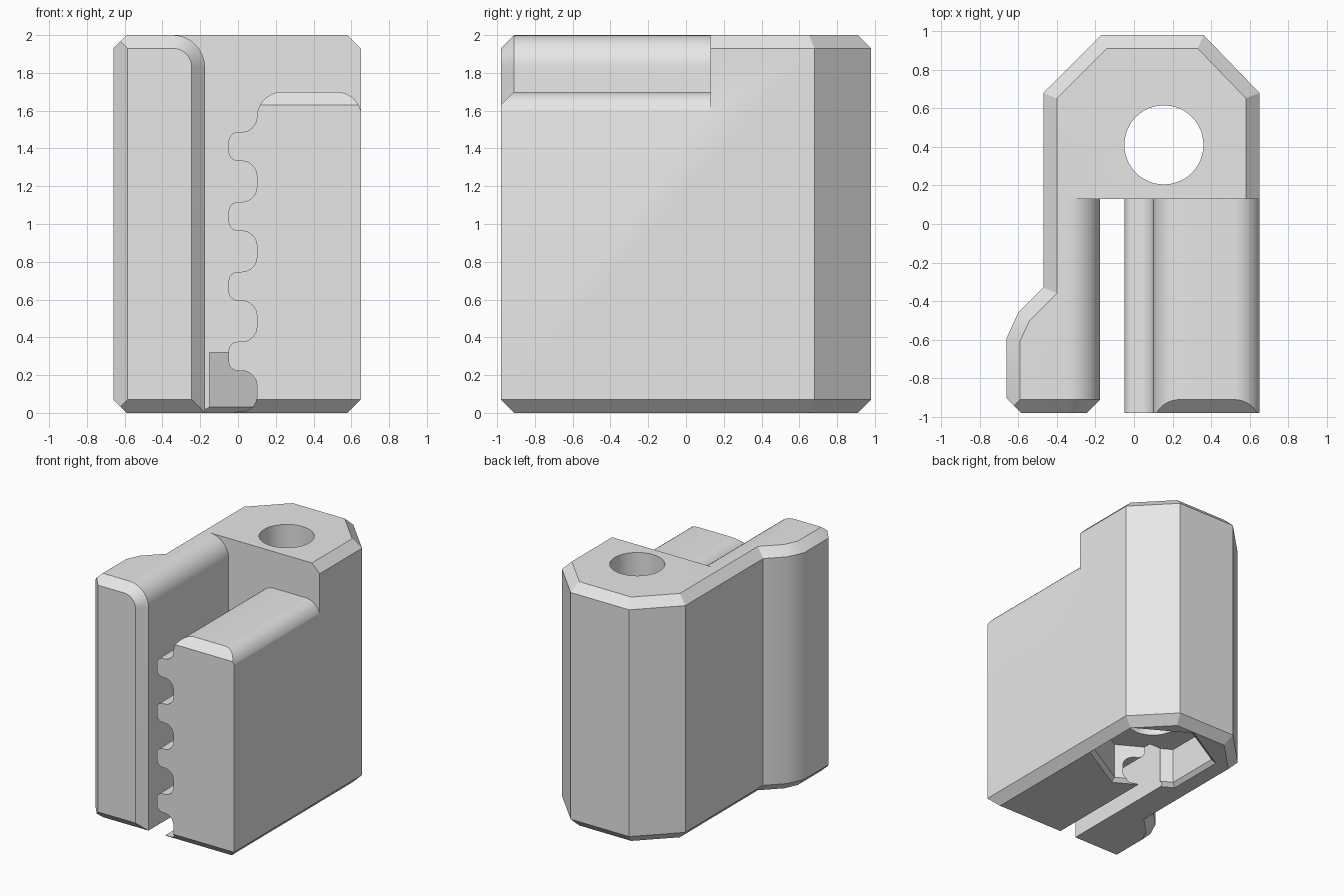
import bpy, bmesh
from math import sin, cos, pi, radians
from mathutils import Vector

if "Cube" in bpy.data.objects:
    bpy.data.objects.remove(bpy.data.objects["Cube"])

CHAMFER = 0.07
HOLE_X, HOLE_Y = 0.155, 0.41
SLOT_END = 0.13

grey = bpy.data.materials.new("light grey plastic")
grey.use_nodes = True
grey.diffuse_color = (0.8, 0.8, 0.8, 1)
grey.node_tree.nodes["Principled BSDF"].inputs["Base Color"].default_value = (0.8, 0.8, 0.8, 1)


def loft(name, rings):
    """Closed solid through rings of 3D points that share one point count."""
    bm = bmesh.new()
    loops = [[bm.verts.new(p) for p in ring] for ring in rings]
    n = len(loops[0])
    for a, b in zip(loops, loops[1:]):
        for i in range(n):
            j = (i + 1) % n
            bm.faces.new((a[i], a[j], b[j], b[i]))
    bm.faces.new(loops[0])
    bm.faces.new(loops[-1])
    bmesh.ops.recalc_face_normals(bm, faces=bm.faces)
    mesh = bpy.data.meshes.new(name)
    bm.to_mesh(mesh)
    bm.free()
    mesh.materials.append(grey)
    obj = bpy.data.objects.new(name, mesh)
    bpy.context.collection.objects.link(obj)
    return obj


def arc(cx, cz, r, start, end, steps=10):
    angles = [radians(start + (end - start) * i / steps) for i in range(steps + 1)]
    return [(cx + r * cos(a), cz + r * sin(a)) for a in angles]


def inset(points, d):
    """Mitred inward offset of a counter-clockwise outline."""
    result = []
    for i, p in enumerate(points):
        p = Vector(p)
        u = (p - Vector(points[i - 1])).normalized()
        v = (Vector(points[(i + 1) % len(points)]) - p).normalized()
        n1, n2 = Vector((-u.y, u.x)), Vector((-v.y, v.x))
        result.append(p + (n1 + n2) * d / (1 + n1.dot(n2)))
    return result


def polygon(radius, z, sides, turn=0.0):
    return [(HOLE_X + radius * cos(turn + 2 * pi * i / sides),
             HOLE_Y + radius * sin(turn + 2 * pi * i / sides), z) for i in range(sides)]


# Body: plan outline with chamfered top and bottom rims
outline = [(-0.66, -0.98), (0.65, -0.98), (0.65, 0.68), (0.36, 0.98), (-0.17, 0.98),
           (-0.47, 0.68), (-0.47, -0.33), (-0.6, -0.46), (-0.66, -0.59)]
body = loft("clamp_body", [[(x, y, z) for x, y in inset(outline, d)] for z, d in
                           ((0, CHAMFER), (CHAMFER, 0), (2 - CHAMFER, 0), (2, CHAMFER))])

# Vertical chamfer on the outer front corner of the thin wall
bm = bmesh.new()
bm.from_mesh(body.data)
cut = bmesh.ops.bisect_plane(bm, geom=bm.verts[:] + bm.edges[:] + bm.faces[:],
                             plane_co=(-0.66, -0.905, 0), plane_no=(-1, -1, 0), clear_outer=True)
bmesh.ops.edgeloop_fill(bm, edges=[e for e in cut["geom_cut"] if isinstance(e, bmesh.types.BMEdge)])
bmesh.ops.recalc_face_normals(bm, faces=bm.faces)
bm.to_mesh(body.data)
bm.free()

# Slot: rounded wall on one side, rounded top and belt teeth on the other
toothed_side = arc(0.52, 1.565, 0.135, 0, 90) + arc(0.235, 1.565, 0.135, 90, 180)
for i in range(5):
    c = 1.41 - 0.37 * i
    toothed_side += arc(0.02, c + 0.157, 0.08, 0, -90, 8)[1 if i == 0 else 0:]
    toothed_side += arc(0.0, c + 0.027, 0.05, 90, 180, 6)
    if i < 4:
        toothed_side += arc(0.0, c - 0.027, 0.05, 180, 270, 6)
        toothed_side += arc(0.02, c - 0.157, 0.08, 90, 0, 8)
toothed_side.append((-0.05, -0.15))


def slot_ring(y, d):
    wall = [(-0.175 - d, -0.15)] + arc(-0.345, 1.83, 0.17 - d, 0, 90)
    profile = wall + [(-0.345, 2.2), (0.8, 2.2), (0.8, 1.565)] + toothed_side
    return [(x, y, z) for x, z in profile]


slot = loft("slot_cutter", [slot_ring(-1.05, 0.14), slot_ring(-0.91, 0), slot_ring(SLOT_END, 0)])

# Front chamfer on top of the toothed block
wedge = loft("wedge_cutter", [[(x, -1.08, 1.53), (x, -0.81, 1.8), (x, -1.08, 1.8)]
                              for x in (0.03, 0.8)])

# Screw hole and hexagonal nut pocket with a flared mouth
hole = loft("hole_cutter", [polygon(0.205, z, 48) for z in (-0.2, 2.2)])
pocket = loft("nut_pocket_cutter", [polygon(r, z, 6, pi / 2) for z, r in
                                    ((-0.1, 0.607), (0.03, 0.457), (0.32, 0.457))])

bpy.context.view_layer.objects.active = body
for cutter in (slot, wedge, hole, pocket):
    cutter.hide_render = True
    mod = body.modifiers.new(cutter.name, "BOOLEAN")
    mod.operation = "DIFFERENCE"
    mod.solver = "EXACT"
    mod.object = cutter
    bpy.ops.object.modifier_apply(modifier=mod.name)
    bpy.data.objects.remove(cutter)

bpy.ops.object.select_all(action="DESELECT")
body.select_set(True)
bpy.ops.object.shade_smooth_by_angle(angle=radians(30))
